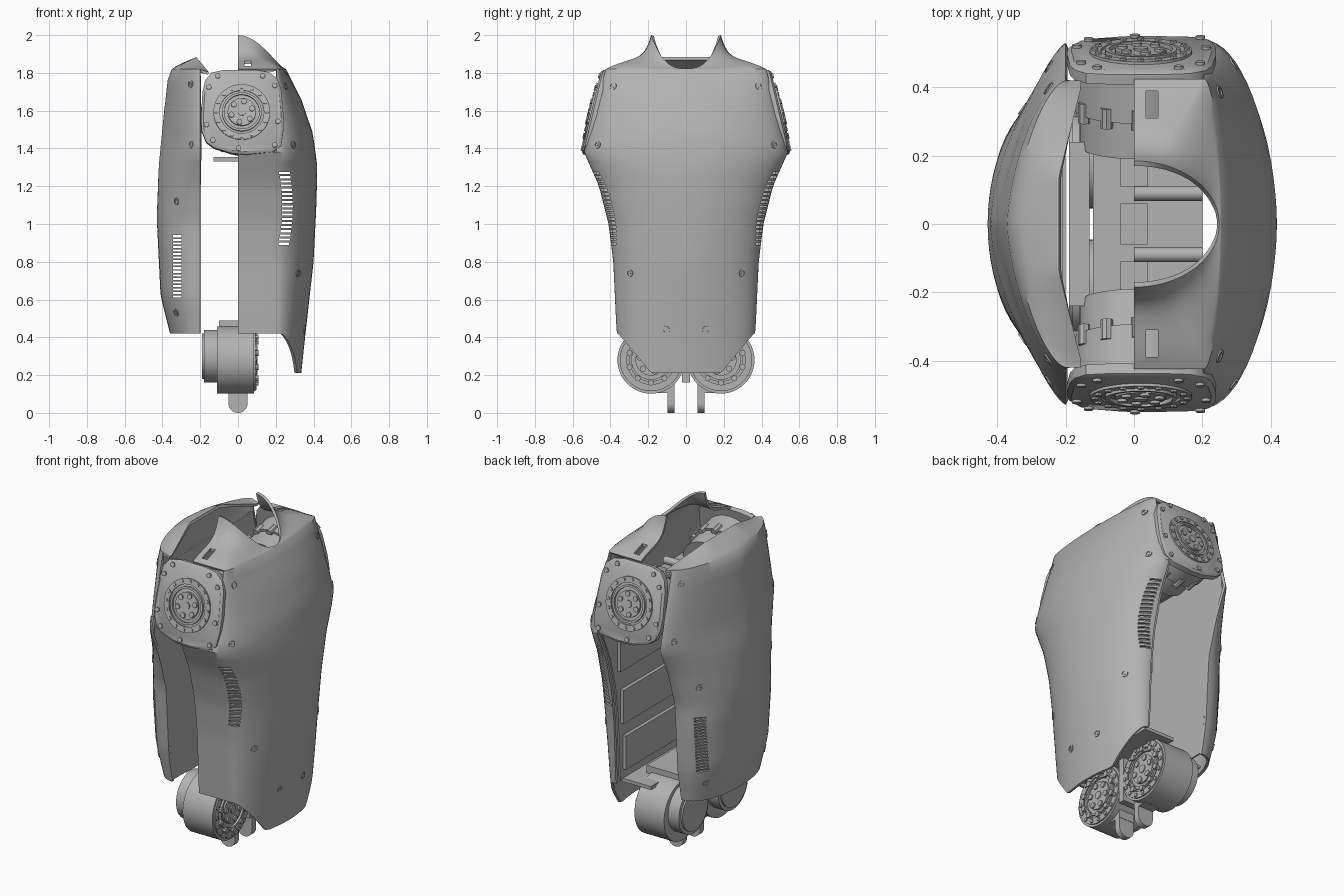
import bpy, bmesh, math
from math import sin, cos, pi
from mathutils import Matrix, Vector

if "Cube" in bpy.data.objects:
    bpy.data.objects.remove(bpy.data.objects["Cube"])

grey = bpy.data.materials.new("shell_grey")
grey.use_nodes = True
COLOUR = (0.45, 0.45, 0.45, 1)
grey.diffuse_color = COLOUR
grey.node_tree.nodes["Principled BSDF"].inputs["Base Color"].default_value = COLOUR


def finish(name, bm, mirror=True, thick=0, cutter=None, angle=35):
    """Turn a bmesh into an object, apply its modifiers, shade it."""
    bmesh.ops.recalc_face_normals(bm, faces=bm.faces)
    mesh = bpy.data.meshes.new(name)
    bm.to_mesh(mesh)
    bm.free()
    ob = bpy.data.objects.new(name, mesh)
    bpy.context.collection.objects.link(ob)
    if mirror:
        m = ob.modifiers.new("mirror", 'MIRROR')
        m.use_axis = (False, True, False)
        m.merge_threshold = 0.002
    if thick:
        ob.modifiers.new("wall", 'SOLIDIFY').thickness = thick
    if cutter:
        b = ob.modifiers.new("cuts", 'BOOLEAN')
        b.operation, b.solver, b.object = 'DIFFERENCE', 'EXACT', cutter
    bpy.context.view_layer.update()
    dg = bpy.context.evaluated_depsgraph_get()
    ob.data = bpy.data.meshes.new_from_object(ob.evaluated_get(dg))
    ob.modifiers.clear()
    ob.data.materials.clear()
    ob.data.materials.append(grey)
    ob.data.shade_smooth()
    ob.data.set_sharp_from_angle(angle=math.radians(angle))
    return ob


def box(bm, x, y, z):
    c = [(a + b) / 2 for a, b in (x, y, z)]
    s = [b - a for a, b in (x, y, z)]
    bmesh.ops.create_cube(bm, size=1, matrix=Matrix.Translation(c) @ Matrix.Diagonal((*s, 1)))


def cyl(bm, frame, x, y, lo, hi, r, n=32):
    bmesh.ops.create_cone(bm, cap_ends=True, segments=n, radius1=r, radius2=r, depth=hi - lo,
                          matrix=frame @ Matrix.Translation((x, y, (lo + hi) / 2)))


def ring(bm, frame, inner, outer, lo, hi, n=40):
    loops = []
    for r, h in ((inner, lo), (inner, hi), (outer, hi), (outer, lo)):
        loops.append([bm.verts.new(frame @ Vector((r * cos(2 * pi * i / n), r * sin(2 * pi * i / n), h)))
                      for i in range(n)])
    for k in range(4):
        a, b = loops[k], loops[(k + 1) % 4]
        for i in range(n):
            bm.faces.new((a[i], a[(i + 1) % n], b[(i + 1) % n], b[i]))


def key(keys, z):
    for (a, p), (b, q) in zip(keys, keys[1:]):
        if z <= b:
            t = max(0, (z - a) / (b - a))
            return p + (q - p) * t
    return keys[-1][1]


# Shell sections: depth along x and half width along y by height
CHEST_X = [(.21, .335), (.4, .355), (.8, .4), (1.1, .415), (1.3, .42), (1.475, .398), (1.66, .335), (1.82, .255)]
CHEST_Y = [(.21, .35), (.48, .37), (.8, .385), (1, .41), (1.2, .46), (1.38, .54), (1.82, .425)]
BACK_X = [(.42, .36), (.62, .41), (1.03, .43), (1.3, .42), (1.56, .395), (1.78, .37), (1.82, .35)]
BACK_Y = [(.42, .33), (.6, .365), (1, .39), (1.2, .45), (1.38, .53), (1.82, .42)]
BACK_N = [(.9, 2.2), (1.4, 1.3), (1.82, 1.6)]
SHOULDER, TOP, EDGE = 1.38, 1.82, .205


def chest(t, z):
    """t below 0 runs along the flat side, 0 to 1 round the front."""
    w, d = key(CHEST_Y, z), key(CHEST_X, z)
    if t < 0:
        return Vector((EDGE * (1 + t), -w, z))
    a = t * pi / 2
    return Vector((EDGE + (d - EDGE) * sin(a) ** 1.05, -w * max(cos(a), 0) ** 1.05, z))


def back(t, z):
    w, d, p = key(BACK_Y, z), key(BACK_X, z), 2 / key(BACK_N, z)
    a = t * pi / 2
    return Vector((-.2 - (d - .2) * sin(a) ** p, -w * max(cos(a), 0) ** p, z))


def chest_rim(f):
    a = f * pi / 2
    return Vector((.25 * sin(a), -.185 * cos(a), 1.823 + .177 * max(cos(a), 0) ** 2.8))


def back_rim(f):
    y = .42 * (1 - f)
    s = min(1, max(0, (.4 - y) / .26))
    return Vector((-.155 - .065 * s, -y, 1.805 + .078 * s))


def shell(name, point, ts, bottom, rim, flick, cutter, skip):
    """Loft both halves; flick sets how sharply the collar turns up."""
    bm = bmesh.new()
    for side in (1, -1):
        cols = []
        for j, t in enumerate(ts):
            lo, f = bottom(point(t, .35)), j / (len(ts) - 1)
            col = [point(t, lo + (SHOULDER - lo) * i / 18) for i in range(18)]
            col += [point(t, SHOULDER + (TOP - SHOULDER) * i / 8) for i in range(9)]
            a, b, k = col[-1], rim(f), flick * (1 - f)
            for i in range(1, 11):
                s = 1 - (1 - i / 10) ** 1.5
                p = a.lerp(b, s)
                p.z = a.z + (b.z - a.z) * ((1 - k) * s ** .8 + k * s ** 8)
                col.append(p)
            cols.append([bm.verts.new((p.x, p.y * side, p.z)) for p in col])
        for a, b in zip(cols, cols[1:]):
            for i in range(len(a) - 1):
                q = (a[i], b[i], b[i + 1], a[i + 1])
                if not skip(sum((v.co for v in q), Vector()) / 4):
                    bm.faces.new(q)
    bmesh.ops.delete(bm, geom=[v for v in bm.verts if not v.link_faces], context='VERTS')
    bmesh.ops.remove_doubles(bm, verts=bm.verts, dist=.0005)
    return finish(name, bm, mirror=False, thick=.015, cutter=cutter)


# Vent and slot cutters
bm = bmesh.new()
for i in range(18):
    z = .89 + i * .022
    x = .262 - .02 * ((i - 9) / 9) ** 2
    box(bm, (x - .028, x + .028), (-1, 1), (z, z + .011))
    z = .61 + i * .0188
    box(bm, (-.345, -.3), (-1, 1), (z, z + .011))
for s in (-1, 1):
    box(bm, (.035, .07), (s * .35 - .04, s * .35 + .04), (1.7, 2.1))
cuts = finish("vent_cutter", bm, mirror=False)
cuts.hide_render = True

# The chest shell is open at the shoulders and along its left flank
arc = [i / 16 for i in range(17)]
shell("chest_shell", chest, [-1, -.66, -.33] + arc,
      lambda p: .21 + .21 * min(1, max(0, (-p.y - .19) / .165)), chest_rim, .6, cuts,
      lambda c: c.x < EDGE and c.z < TOP and abs(c.y) > .4 - .4 * (c.z < SHOULDER)
      and (c.z > SHOULDER or c.y > 0))
shell("back_shell", back, arc, lambda p: .42, back_rim, 0, cuts, lambda c: False)
bpy.data.objects.remove(cuts)

# Shell screws, set along the surface normal
bm = bmesh.new()
for fn, spots in ((chest, [(.33, 1.73), (.3, 1.42), (.42, .74), (.8, .44)]),
                  (back, [(.25, 1.74), (.25, 1.42), (.4, 1.12), (.45, .53)])):
    for t, z in spots:
        p = fn(t, z)
        n = (fn(t + .02, z) - p).cross(fn(t, z + .02) - p).normalized()
        if n.x * (1 if fn is chest else -1) < 0:
            n = -n
        frame = Matrix.Translation(p) @ n.to_track_quat('Z', 'Y').to_matrix().to_4x4()
        ring(bm, frame, .012, .02, -.006, .004, 16)
        cyl(bm, frame, 0, 0, -.006, .002, .008, 6)
finish("shell_screws", bm)


# Inner panels inside each shell
def panel(name, x, keys, lo, hi):
    bm = bmesh.new()
    zs = [lo + (hi - lo) * i / 10 for i in range(11)]
    rows = [[bm.verts.new((x, s * (key(keys, z) - .015), z)) for s in (-1, 1)] for z in zs]
    for a, b in zip(rows, rows[1:]):
        bm.faces.new((a[0], a[1], b[1], b[0]))
    finish(name, bm, mirror=False, thick=.01)


panel("chest_inner_panel", .195, CHEST_Y, .44, SHOULDER)
panel("back_inner_panel", -.21, BACK_Y, .43, 1.74)
bm = bmesh.new()
for z, w in ((.5, .33), (.78, .35), (1.1, .38)):
    box(bm, (.165, .19), (-w, w), (z, z + .2))
finish("chest_inner_ledges", bm, mirror=False)
bm = bmesh.new()
box(bm, (0, .2), (-.33, .33), (.425, .445))
box(bm, (-.3, -.2), (-.2, .2), (.425, .44))
box(bm, (-.1, .12), (-.2, .2), (.44, .49))
finish("floor_plates", bm, mirror=False)

# Spine beam and rods between the shoulders
bm = bmesh.new()
box(bm, (-.12, .2), (-.26, .26), (1.45, 1.56))
box(bm, (-.19, -.13), (-.24, .24), (1.5, 1.6))
box(bm, (-.04, .04), (-.06, .06), (1.56, 1.6))
box(bm, (-.13, 0), (-.4, -.34), (1.33, 1.355))
for s in (-1, 1):
    box(bm, (-.04, .04), (s * .16 - .05, s * .16 + .05), (1.56, 1.6))
    cyl(bm, Matrix.Translation((0, s * .09, 1.58)) @ Matrix.Rotation(pi / 2, 4, 'Y'), 0, 0, 0, .2, .022, 16)
finish("spine_beam", bm, mirror=False)


def motor_face(bm, frame, r):
    """Toothed ring, hub and bolts on a motor's outer face."""
    ring(bm, frame, r * .78, r, 0, .008)
    ring(bm, frame, r * .62, r * .7, 0, .012)
    cyl(bm, frame, 0, 0, 0, .01, r * .5)
    cyl(bm, frame, 0, 0, .01, .016, r * .14, 16)
    for i in range(16):
        a = i * pi / 8
        cyl(bm, frame, r * .9 * cos(a), r * .9 * sin(a), .006, .014, r * .07, 6)
    for i in range(6):
        a = i * pi / 3 + .3
        cyl(bm, frame, r * .38 * cos(a), r * .38 * sin(a), 0, .018, r * .1, 12)


# Shoulder drives: outward axis tilted upwards
frame = Matrix.Translation((.02, -.492, 1.59)) @ Matrix.Rotation(pi / 2 - .234, 4, 'X')
corners = [(-.22, -.08), (-.205, .16), (-.15, .232), (.13, .232), (.205, .17), (.225, -.06),
           (.205, -.21), (-.02, -.232), (-.18, -.18)]
outline = []
for (x, y), (u, v) in zip(corners, corners[1:] + corners[:1]):
    outline += [(x + (u - x) * k, y + (v - y) * k) for k in (.2, .8)]
bm = bmesh.new()
rims = [[bm.verts.new(frame @ Vector((x * k, y * k, h))) for x, y in outline]
        for k, h in ((1, -.03), (1, 0), (.94, .01))]
bm.faces.new(rims[0])
bm.faces.new(rims[2])
for a, b in zip(rims, rims[1:]):
    for i in range(len(a)):
        k = (i + 1) % len(a)
        bm.faces.new((a[i], a[k], b[k], b[i]))
for x, y in corners:
    cyl(bm, frame, x * .85, y * .85, .008, .018, .014, 12)
finish("shoulder_plate", bm)
bm = bmesh.new()
motor_face(bm, frame @ Matrix.Translation((0, 0, .01)), .15)
finish("shoulder_motor_face", bm)
bm = bmesh.new()
cyl(bm, frame, -.01, 0, -.16, -.03, .185, 40)
cyl(bm, frame, -.01, 0, -.27, -.16, .17, 40)
for i in range(12):
    a = i * pi / 6
    cyl(bm, frame, -.01 + .18 * cos(a), .18 * sin(a), -.18, -.12, .018, 8)
finish("shoulder_motor", bm)

# Waist drives: axis along x
frame = Matrix.Translation((0, -.185, .28)) @ Matrix.Rotation(pi / 2, 4, 'Y')
bm = bmesh.new()
cyl(bm, frame, 0, 0, -.11, .085, .178, 48)
cyl(bm, frame, -.02, 0, -.18, -.11, .14, 40)
cyl(bm, frame, -.02, 0, -.19, -.18, .12, 40)
finish("waist_motor", bm)
bm = bmesh.new()
motor_face(bm, frame @ Matrix.Translation((0, 0, .085)), .165)
for i in range(10):
    a = i * pi / 5
    cyl(bm, frame, .12 * cos(a), .12 * sin(a), .08, .108, .016, 8)
finish("waist_motor_face", bm)

# Hanging lugs and centre post
bm = bmesh.new()
turn = Matrix.Translation((0, -.08, .05)) @ Matrix.Rotation(pi / 2, 4, 'X')
cyl(bm, turn, 0, 0, -.018, .018, .05, 32)
box(bm, (-.05, .05), (-.098, -.062), (.05, .2))
box(bm, (-.05, .05), (-.15, -.06), (.105, .2))
finish("waist_lug", bm)
bm = bmesh.new()
box(bm, (-.06, .09), (-.02, .02), (.16, .45))
finish("waist_post", bm, mirror=False)
